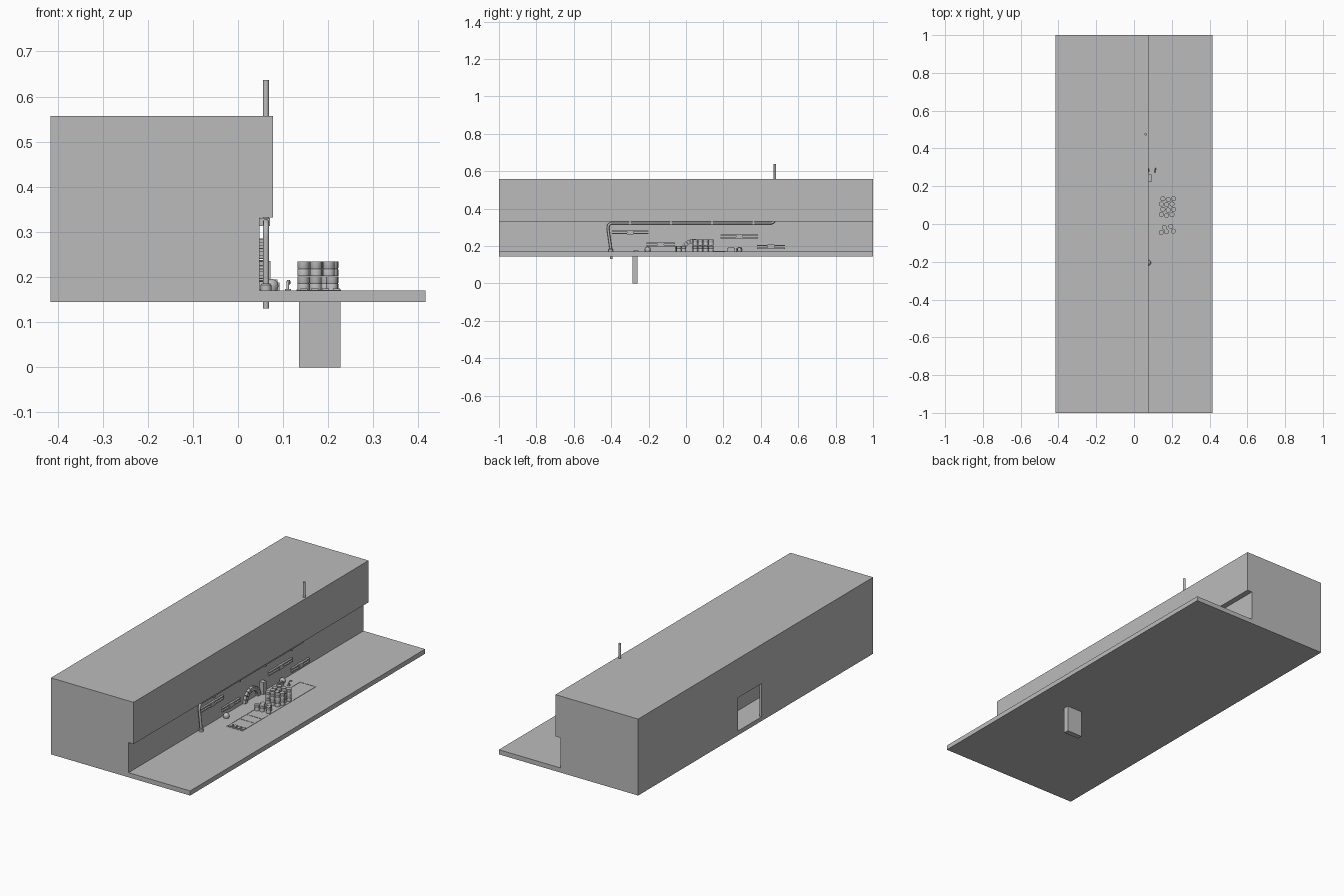
import bpy, bmesh, math
from mathutils import Vector

if "Cube" in bpy.data.objects:
    bpy.data.objects.remove(bpy.data.objects["Cube"])

grey = bpy.data.materials.new("mid_grey")
grey.diffuse_color = (0.5, 0.5, 0.5, 1)
grey.use_nodes = True
grey.node_tree.nodes["Principled BSDF"].inputs["Base Color"].default_value = grey.diffuse_color


def finish(name, bm):
    bmesh.ops.recalc_face_normals(bm, faces=bm.faces)
    me = bpy.data.meshes.new(name)
    bm.to_mesh(me)
    bm.free()
    me.materials.append(grey)
    ob = bpy.data.objects.new(name, me)
    bpy.context.collection.objects.link(ob)
    return ob


def box(name, x, y, z):
    bm = bmesh.new()
    bmesh.ops.create_cube(bm, size=1)
    for v in bm.verts:
        v.co = Vector([(a + b) / 2 + c * (b - a) for (a, b), c in zip((x, y, z), v.co)])
    return finish(name, bm)


def smooth(ob):
    bpy.ops.object.select_all(action='DESELECT')
    ob.select_set(True)
    bpy.context.view_layer.objects.active = ob
    bpy.ops.object.shade_smooth_by_angle()


def lathe(name, x, y, profile, n=16):
    # stacked rings of (radius, height), capped at both ends
    bm = bmesh.new()
    rings = [[bm.verts.new((x + r * math.cos(2 * math.pi * i / n),
                            y + r * math.sin(2 * math.pi * i / n), z)) for i in range(n)]
             for r, z in profile]
    for a, b in zip(rings, rings[1:]):
        for i in range(n):
            bm.faces.new((a[i], a[(i + 1) % n], b[(i + 1) % n], b[i]))
    bm.faces.new(rings[0])
    bm.faces.new(rings[-1])
    ob = finish(name, bm)
    smooth(ob)
    return ob


def tube(name, points, r):
    cu = bpy.data.curves.new(name, 'CURVE')
    cu.dimensions = '3D'
    cu.bevel_depth = r
    cu.bevel_resolution = 2
    cu.use_fill_caps = True
    sp = cu.splines.new('POLY')
    sp.points.add(len(points) - 1)
    for p, co in zip(sp.points, points):
        p.co = (*co, 1)
    cu.materials.append(grey)
    ob = bpy.data.objects.new(name, cu)
    bpy.context.collection.objects.link(ob)
    return ob


# building with overhang, and the floor slab in front, as one profile
profile = [(-.415, .145), (.415, .145), (.415, .17), (.048, .17),
           (.048, .332), (.078, .332), (.078, .557), (-.415, .557)]
bm = bmesh.new()
ends = [[bm.verts.new((x, y, z)) for x, z in profile] for y in (-1, 1)]
for e in ends:
    bm.faces.new(e)
for i in range(8):
    j = (i + 1) % 8
    bm.faces.new((ends[0][i], ends[0][j], ends[1][j], ends[1][i]))
building = finish("building", bm)

# back doorway and the room behind it
cutters = [box("doorway_cutter", (-.45, -.40), (-.048, .15), (.168, .347)),
           box("room_cutter", (-.405, -.28), (-.30, .20), (.168, .40))]
for c in cutters:
    m = building.modifiers.new("cut", 'BOOLEAN')
    m.object = c
    m.operation = 'DIFFERENCE'
    m.solver = 'EXACT'
    bpy.context.view_layer.objects.active = building
    bpy.ops.object.modifier_apply(modifier=m.name)
for c in cutters:
    bpy.data.objects.remove(c)

# long drain pipe that ends as a roof stack
PX = .062
tube("drain_pipe", [(PX, -.40, .13), (PX, -.40, .17), (PX, -.417, .29), (PX, -.415, .312),
                    (PX, -.40, .322), (PX, .455, .322), (PX, .469, .328),
                    (PX, .475, .345), (PX, .475, .637)], .007)
lathe("pipe_foot", PX, -.402, [(.012, .17), (.012, .182), (.009, .186)])
for y in (-.3, -.08, .14, .36):
    box("pipe_clamp", (.046, .071), (y - .005, y + .005), (.313, .331))
box("stack_collar", (.05, .073), (.465, .485), (.346, .358))

# wall racks: two slim rails joined by brackets
for y0, y1, z in ((-.395, -.2, .273), (-.21, -.06, .207), (.185, .385, .251), (.38, .53, .195)):
    for dz in (-.010, .004):
        box("wall_rail", (.046, .058), (y0, y1), (z + dz, z + dz + .007))
    mid = (y0 + y1) / 2
    box("rail_bracket", (.046, .060), (mid - .018, mid + .018), (z - .011, z + .012))

# arched surround on the wall, made of wedge blocks
bm = bmesh.new()
N = 10
for k in range(N):
    a0, a1 = math.pi * k / N + .02, math.pi * (k + 1) / N - .02
    sec = [(r * math.cos(a), .17 + r * math.sin(a)) for r, a in
           ((.045, a0), (.068, a0), (.068, a1), (.045, a1))]
    f = [[bm.verts.new((x, .04 + y, z)) for y, z in sec] for x in (.046, .062)]
    bm.faces.new(f[0])
    bm.faces.new(f[1])
    for i in range(4):
        j = (i + 1) % 4
        bm.faces.new((f[0][i], f[0][j], f[1][j], f[1][i]))
finish("arch_surround", bm)
box("wall_post", (.046, .072), (.115, .14), (.17, .235))

# small domed pots by the wall
for x, y, r in ((.074, -.205, .016), (.066, .285, .015)):
    lathe("domed_pot", x, y, [(r * .8, .17), (r, .18)] +
          [(r * math.cos(t), .18 + r * math.sin(t)) for t in (.4, .8, 1.2, 1.5)])

# small bin with lid
box("bin", (.074, .092), (.222, .262), (.17, .188))
box("bin_lid", (.078, .088), (.228, .256), (.188, .194))

# hooked tap
tube("hooked_tap", [(.110, .275, .17), (.110, .275, .185), (.111, .281, .191),
                    (.113, .290, .191), (.114, .296, .186)], .003)
box("tap_base", (.104, .117), (.268, .282), (.17, .173))

# thin border laid on the floor, with cross strips
X0, X1, Y0, Y1 = .13, .228, -.287, .34
for x in (X0, X1 - .005):
    box("border_side", (x, x + .005), (Y0, Y1), (.169, .1715))
for y in (Y0, -.18, -.12, .14, .207, Y1 - .005):
    box("border_strip", (X0, X1), (y, y + .004), (.169, .1715))
box("floor_panel", (X0, X1), (.14, .211), (.169, .172))

# drop box below the slab, with small blocks on top
box("drop_box", (.135, .227), (-.287, -.258), (0, .15))
for i in range(4):
    x = .138 + i * .024
    box("small_block", (x, x + .016), (-.282 + .004 * (i % 2), -.255), (.17, .175))

# drums: staggered rows, stacked two high at the rear, single at the front
def drum(x, y, z, h):
    r = .0132
    lathe("drum", x, y, [(r, z), (r, z + h * .45), (r * .94, z + h * .5),
                         (r, z + h * .55), (r, z + h)])


for row, y in enumerate((.05, .078, .106, .134)):
    for i in range(3):
        x = .145 + i * .028 + (.008 if row % 2 else 0)
        drum(x, y - .004 * (i % 2), .17, .031)
        drum(x, y - .004 * (i % 2), .202, .032)
for x, y in ((.145, -.045), (.160, -.018), (.172, -.04), (.195, -.012), (.208, -.038)):
    drum(x, y, .17, .031)
